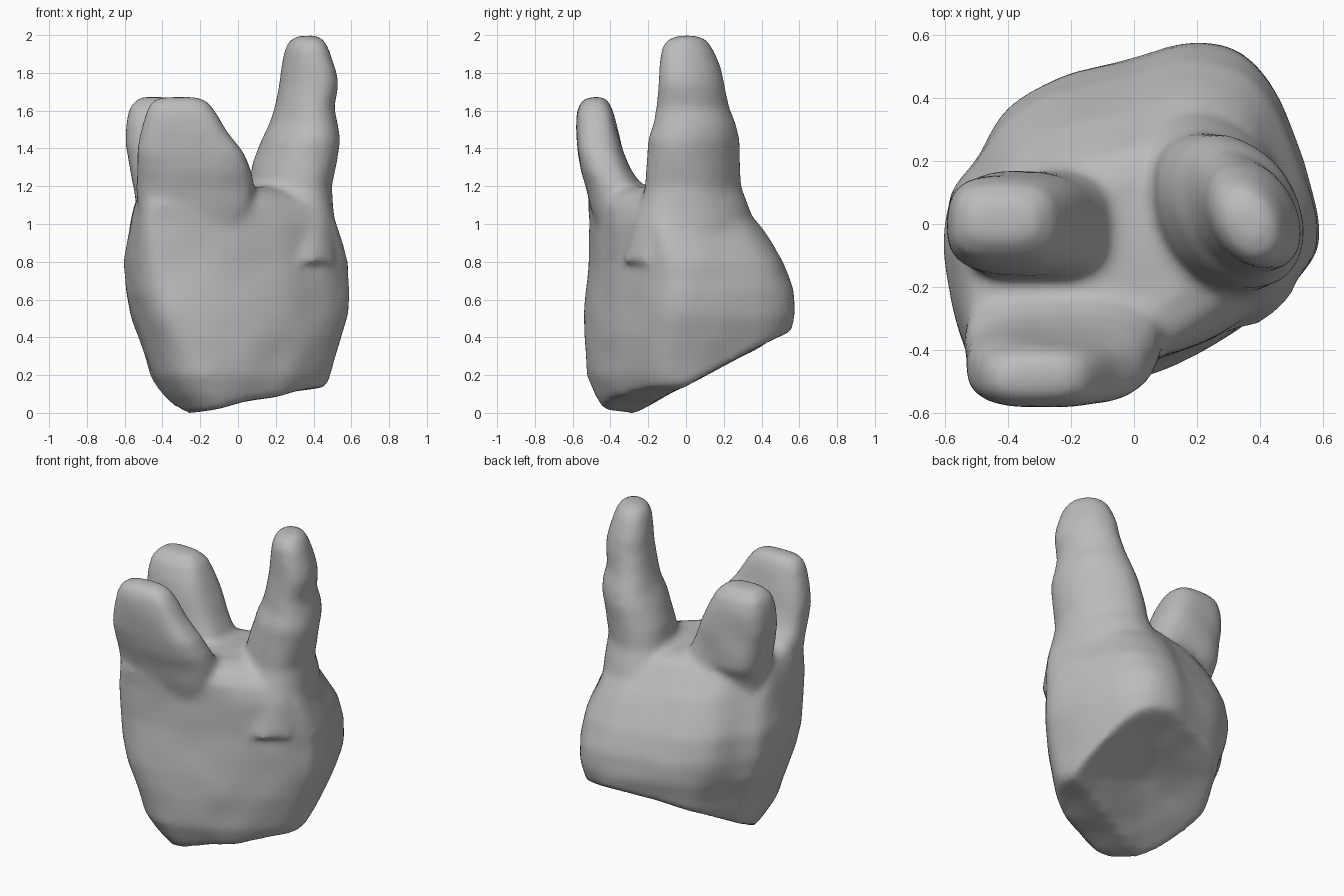
import bpy
import bmesh
import math
from mathutils import Vector, noise

cube = bpy.data.objects.get("Cube")
if cube:
    bpy.data.objects.remove(cube, do_unlink=True)

bm = bmesh.new()


def loft(shape, top_shape, sections):
    """Closed loft; the outline blends to top_shape. Sections: z, x0, x1, y0, y1."""
    rings = []
    for z, x0, x1, y0, y1 in sections:
        cx, cy, rx, ry = (x0 + x1) / 2, (y0 + y1) / 2, (x1 - x0) / 2, (y1 - y0) / 2
        blend = min(1, max(0, z))
        ring = [Vector(a).lerp(Vector(b), blend) for a, b in zip(shape, top_shape)]
        rings.append([bm.verts.new((cx + rx * u, cy + ry * v, z)) for u, v in ring])
    n = len(shape)
    for a, b in zip(rings, rings[1:]):
        for i in range(n):
            j = (i + 1) % n
            bm.faces.new((a[i], a[j], b[j], b[i]))
    bm.faces.new(rings[0][::-1])
    bm.faces.new(rings[-1])


def rounded(power, skew=0, n=28):
    """Unit superellipse outline, leaning along a diagonal when skewed."""
    pts = []
    for i in range(n):
        a = math.tau * i / n
        c, s = math.cos(a), math.sin(a - skew)
        pts.append((math.copysign(abs(c) ** power, c), math.copysign(abs(s) ** power, s)))
    return pts


def curved(points, steps=4):
    """Smooth closed curve through the points."""
    pts = [Vector(p) for p in points]
    n = len(pts)
    out = []
    for i in range(n):
        a, b, c, d = (pts[(i + k) % n] for k in (-1, 0, 1, 2))
        for s in range(steps):
            t = s / steps
            out.append(b + .5 * t * (c - a + t * (2 * a - 5 * b + 4 * c - d
                                                  + t * (3 * (b - c) + d - a))))
    return out


def slice_below(point, normal, lift):
    """Cut away the underside and cap it, with the cap's middle lifted."""
    geom = bm.verts[:] + bm.edges[:] + bm.faces[:]
    cut = bmesh.ops.bisect_plane(bm, geom=geom, plane_co=point, plane_no=normal,
                                 clear_inner=True)
    rim = [g for g in cut["geom_cut"] if isinstance(g, bmesh.types.BMEdge)]
    rim_verts = {v for e in rim for v in e.verts}
    centre = sum((v.co for v in rim_verts), Vector()) / len(rim_verts)
    middle = bm.verts.new(centre + Vector((0, 0, lift)))
    for e in rim:
        bm.faces.new((*e.verts, middle))


# Crown: lopsided outline, round front corner low down and squarer near the roots
back = [(1, -.08), (.88, .42), (.66, .87), (.32, 1), (0, .91), (-.42, .8), (-.68, .63),
        (-.86, .34), (-1, .1)]
low_front = [(-.98, -.3), (-.87, -.62), (-.68, -.86), (-.4, -1), (-.03, -.94),
             (.36, -.78), (.68, -.58), (.92, -.32)]
high_front = [(-1, -.35), (-.94, -.72), (-.86, -.95), (-.66, -1), (-.17, -.93),
              (.34, -.74), (.64, -.55), (.9, -.31)]
loft(curved(back + low_front), curved(back + high_front), [
    (-.06, -.30, .34, -.38, .46), (.02, -.35, .39, -.43, .48), (.10, -.41, .45, -.48, .50),
    (.20, -.46, .49, -.525, .52), (.40, -.52, .55, -.54, .55), (.52, -.56, .58, -.54, .58),
    (.65, -.59, .595, -.53, .57), (.80, -.595, .585, -.515, .515), (1.0, -.565, .525, -.515, .39),
    (1.10, -.545, .43, -.52, .30), (1.17, -.52, .31, -.49, .23), (1.20, -.44, .18, -.40, .14)])

# Underside: low tilted front, then a hollow slope rising to the back
slice_below((0, 0, .05), (-.2, 0, 1), 0)
slice_below((0, 0, .14), (0, -.53, 1), .07)

# Tall knobbly root
oval = rounded(1, .3)
loft(oval, oval, [
    (.8, -.08, .53, -.34, .40), (1.0, .0, .52, -.28, .37), (1.1, .03, .505, -.25, .335),
    (1.2, .05, .495, -.22, .29),
    (1.32, .07, .52, -.21, .285), (1.45, .12, .54, -.20, .285), (1.53, .16, .53, -.17, .265),
    (1.62, .19, .51, -.16, .23), (1.75, .22, .535, -.15, .20), (1.83, .23, .52, -.145, .185),
    (1.93, .245, .485, -.135, .145), (1.98, .27, .455, -.10, .11), (2.0, .31, .42, -.05, .06)])

# Flat front root
slab = rounded(.67)
loft(slab, slab, [
    (.95, -.5, .04, -.47, -.20), (1.1, -.53, .08, -.51, -.22), (1.2, -.54, .085, -.53, -.23),
    (1.28, -.54, .07, -.555, -.29), (1.38, -.535, .03, -.575, -.33), (1.5, -.515, -.06, -.58, -.36),
    (1.6, -.49, -.125, -.58, -.385), (1.65, -.465, -.16, -.56, -.41), (1.675, -.42, -.21, -.53, -.44)])

# Flat side root
loft(slab, slab, [
    (.95, -.52, -.12, -.17, .08), (1.12, -.54, -.07, -.18, .13), (1.19, -.55, -.06, -.18, .17),
    (1.3, -.575, -.11, -.17, .165), (1.42, -.595, -.16, -.16, .16), (1.54, -.59, -.21, -.14, .15),
    (1.62, -.575, -.25, -.11, .13), (1.675, -.52, -.31, -.05, .07)])

bmesh.ops.recalc_face_normals(bm, faces=bm.faces)
mesh = bpy.data.meshes.new("tooth")
bm.to_mesh(mesh)
bm.free()
tooth = bpy.data.objects.new("tooth", mesh)
bpy.context.collection.objects.link(tooth)

# Fuse the parts into one soft skin
remesh = tooth.modifiers.new("fuse", "REMESH")
remesh.mode = "VOXEL"
remesh.voxel_size = .02
smooth = tooth.modifiers.new("soften", "SMOOTH")
smooth.factor = .5
smooth.iterations = 12
evaluated = tooth.evaluated_get(bpy.context.evaluated_depsgraph_get())
tooth.data = bpy.data.meshes.new_from_object(evaluated)
tooth.modifiers.clear()

# Gentle lumps, then settle on the ground
skin = tooth.data
offsets = [v.normal * .008 * noise.noise(v.co * 5) for v in skin.vertices]
for v, d in zip(skin.vertices, offsets):
    v.co += d
low = min(v.co.z for v in skin.vertices)
for v in skin.vertices:
    v.co.z -= low
for p in skin.polygons:
    p.use_smooth = True

# Single grey material
grey = bpy.data.materials.new("plain grey")
grey.use_nodes = True
colour = (.5, .5, .5, 1)
grey.diffuse_color = colour
grey.node_tree.nodes["Principled BSDF"].inputs["Base Color"].default_value = colour
skin.materials.clear()
skin.materials.append(grey)
